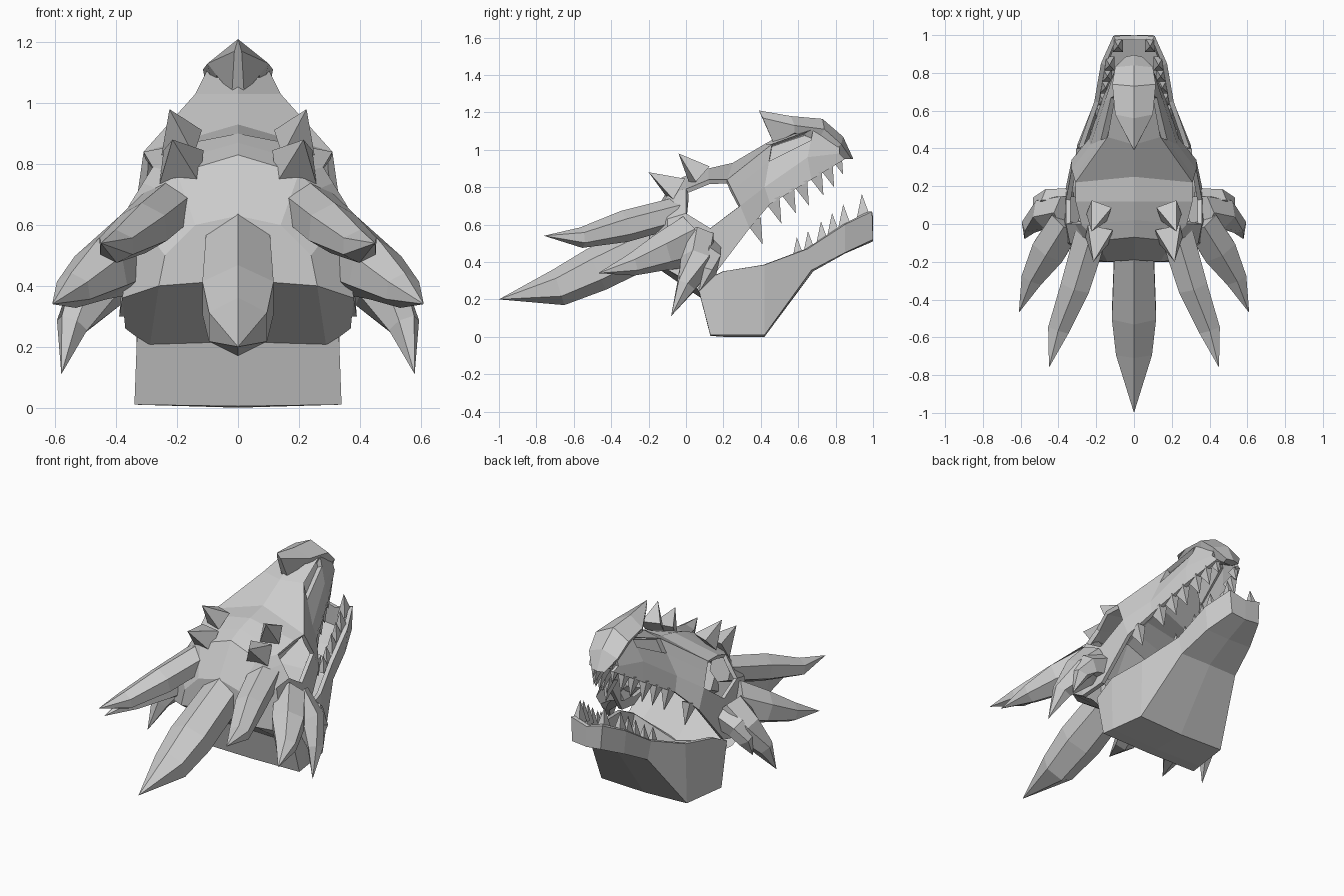
import bpy, bmesh
from math import cos, sin, pi
from mathutils import Vector as V

if "Cube" in bpy.data.objects:
    bpy.data.objects.remove(bpy.data.objects["Cube"])


def finish(name, bm, mirror=True, thick=0, recalc=False):
    if recalc:
        bmesh.ops.recalc_face_normals(bm, faces=bm.faces)
    me = bpy.data.meshes.new(name)
    bm.to_mesh(me)
    bm.free()
    ob = bpy.data.objects.new(name, me)
    bpy.context.collection.objects.link(ob)
    if mirror:
        ob.modifiers.new("mirror", 'MIRROR').merge_threshold = 0.002
    if thick:
        s = ob.modifiers.new("shell", 'SOLIDIFY')
        s.thickness, s.offset = thick, -1
    return ob


def shell(name, rails, thick=0, holes=(), pits=(), cap0=None, cap1=None):
    """Right half of a skin stretched over lengthwise rails, then mirrored."""
    bm = bmesh.new()
    g = [[bm.verts.new(p) for p in r] for r in rails]
    pit_faces = []
    for j in range(len(g) - 1):
        for i in range(len(g[0]) - 1):
            if (j, i) in holes:
                continue
            f = bm.faces.new((g[j][i], g[j + 1][i], g[j + 1][i + 1], g[j][i + 1]))
            if (j, i) in pits:
                pit_faces.append(f)
    if cap0 is not None:
        bm.faces.new(([r[0] for r in g] + [bm.verts.new(p) for p in cap0])[::-1])
    if cap1 is not None:
        bm.faces.new([r[-1] for r in g] + [bm.verts.new(p) for p in cap1])
    if pit_faces:
        bmesh.ops.inset_individual(bm, faces=pit_faces, thickness=0.012)
        for f in pit_faces:
            bmesh.ops.translate(bm, verts=f.verts, vec=(-0.03, 0, -0.01))
    return finish(name, bm, True, thick)


def add_horn(bm, path, sizes, sides):
    """Faceted spike: rings of (width, height) along a path ending in a point."""
    path = [V(p) for p in path]
    start = pi / 4 if sides == 4 else pi / 2
    rings = []
    for k, (w, h) in enumerate(sizes):
        d = (path[k + 1] - path[max(k - 1, 0)]).normalized()
        side = d.cross(V((0, 0, 1))).normalized()
        up = side.cross(d)
        rings.append([bm.verts.new(path[k] + side * w * cos(a) + up * h * sin(a))
                      for a in [start + 2 * pi * n / sides for n in range(sides)]])
    tip = bm.verts.new(path[-1])
    bm.faces.new(rings[0])
    for a, b in zip(rings, rings[1:]):
        for n in range(sides):
            m = (n + 1) % sides
            bm.faces.new((a[n], a[m], b[m], b[n]))
    for n in range(sides):
        bm.faces.new((rings[-1][n], rings[-1][(n + 1) % sides], tip))


def horn(name, path, sizes, sides=6, mirror=True):
    bm = bmesh.new()
    add_horn(bm, path, sizes, sides)
    return finish(name, bm, mirror, recalc=True)


def on_rail(rail, y):
    for a, b in zip(rail, rail[1:]):
        if a[1] <= y <= b[1]:
            return V(a).lerp(V(b), (y - a[1]) / (b[1] - a[1]))
    return V(rail[-1])


# Skull shell: ridge, brow, cheek and tooth-line rails from nape to snout
ridge = [(0, y, z) for y, z in [(-.19, .63), (-.07, .83), (.02, .87), (.12, .9),
                                (.25, .93), (.42, 1.03), (.6, 1.13), (.82, 1.08)]]
brow = [(.14, -.2, .6), (.2, -.09, .77), (.28, 0, .79), (.31, .12, .84),
        (.31, .22, .84), (.14, .46, 1.03), (.1, .68, 1.11), (.085, .82, 1.03)]
cheek = [(.24, -.19, .5), (.34, -.1, .63), (.36, 0, .66), (.36, .13, .58),
         (.33, .29, .7), (.23, .42, .8), (.155, .65, .96), (.1, .82, .98)]
gum = [(.26, -.2, .4), (.38, -.1, .36), (.39, 0, .3), (.37, .15, .33),
       (.33, .34, .58), (.24, .45, .71), (.165, .67, .84), (.085, .85, .95)]
muzzle = [V(a).lerp(V(b), .4) for a, b in zip(brow, cheek)]
shell("skull", [ridge, brow, muzzle, cheek, gum], .025,
      holes=[(1, 2), (2, 2), (1, 3), (2, 3)], pits=[(1, 5)], cap0=[(0, -.2, .42)])

# Throat sheet closing the underside behind the jaw
shell("throat", [[(0, .1, .2), (0, -.2, .42)], [(.29, .09, .2), (.26, -.2, .4)],
                 [(.37, .06, .26), (.38, -.1, .36)]])

# Nose crest ending in a beak
shell("nose_crest",
      [[(0, .39, 1.21), (0, .56, 1.18), (0, .73, 1.165), (0, .84, 1.07), (0, .895, .95)],
       [(.012, .41, 1.17), (.1, .58, 1.13), (.115, .74, 1.11), (.1, .83, 1.03), (.045, .885, .95)],
       [(.02, .47, 1.03), (.07, .58, 1.09), (.08, .7, 1.04), (.08, .79, .99), (.03, .84, .95)],
       [(0, .47, 1.03), (0, .58, 1.07), (0, .7, 1.04), (0, .79, .99), (0, .84, .95)]],
      cap0=[], cap1=[])

# Lower jaw trough
jaw_rim = [(.33, .06, .28), (.335, .2, .35), (.29, .42, .385), (.21, .65, .47),
           (.175, .85, .6), (.11, .995, .67)]
chine = [(.34, .13, .01), (.33, .2, .01), (.3, .42, .01), (.2, .67, .355),
         (.16, .85, .45), (.1, 1.0, .52)]
keel = [(0, y, z) for y, z in [(.13, .005), (.2, 0), (.42, 0), (.68, .35),
                               (.85, .445), (1.0, .51)]]
shell("lower_jaw", [jaw_rim, chine, keel], .025, cap0=[(0, .08, .2)], cap1=[(0, 1.0, .64)])

# Horns and frill spikes
horn("nape_horn", [(0, -.13, .53), (0, -.48, .36), (0, -.68, .265), (0, -1, .2)],
     [(.12, .12), (.135, .12), (.11, .1)], mirror=False)
horn("crown_horn", [(.22, -.03, .67), (.31, -.33, .59), (.4, -.56, .53), (.45, -.76, .54)],
     [(.1, .08), (.09, .085), (.065, .055)])
horn("side_spike", [(.35, .02, .51), (.45, -.14, .45), (.54, -.29, .385), (.61, -.47, .34)],
     [(.1, .14), (.105, .1), (.065, .06)])
horn("cheek_spike", [(.35, .06, .52), (.46, .06, .4), (.545, 0, .27), (.58, -.08, .11)],
     [(.1, .1), (.09, .1), (.05, .06)])
horn("hinge_spike", [(.34, .13, .46), (.45, .13, .42), (.5, .12, .35), (.52, .07, .24)],
     [(.06, .08), (.06, .07), (.04, .05)], 5)
horn("rear_crown_spike", [(.185, -.05, .79), (.215, -.2, .88)], [(.095, .09)], 4)
horn("front_crown_spike", [(.185, .07, .87), (.225, -.04, .98)], [(.08, .08)], 4)

# Teeth set just inside both tooth lines
bm = bmesh.new()
for y, s in [(.36, 1), (.46, 1), (.54, .95), (.61, .95), (.69, .9), (.75, .85), (.81, .6)]:
    b = on_rail(gum, y) + V((-.035, 0, .02))
    add_horn(bm, [b, b + V((0, .05, -.13)) * s], [(.04 * s, .06 * s)], 4)
finish("upper_teeth", bm, recalc=True)
bm = bmesh.new()
for y, s in [(.6, .75), (.66, .8), (.73, .85), (.79, .9), (.85, .95), (.95, 1)]:
    b = on_rail(jaw_rim, y) + V((-.045, 0, -.02))
    add_horn(bm, [b, b + V((0, -.01, .135)) * s], [(.038 * s, .055 * s)], 4)
finish("lower_teeth", bm, recalc=True)
